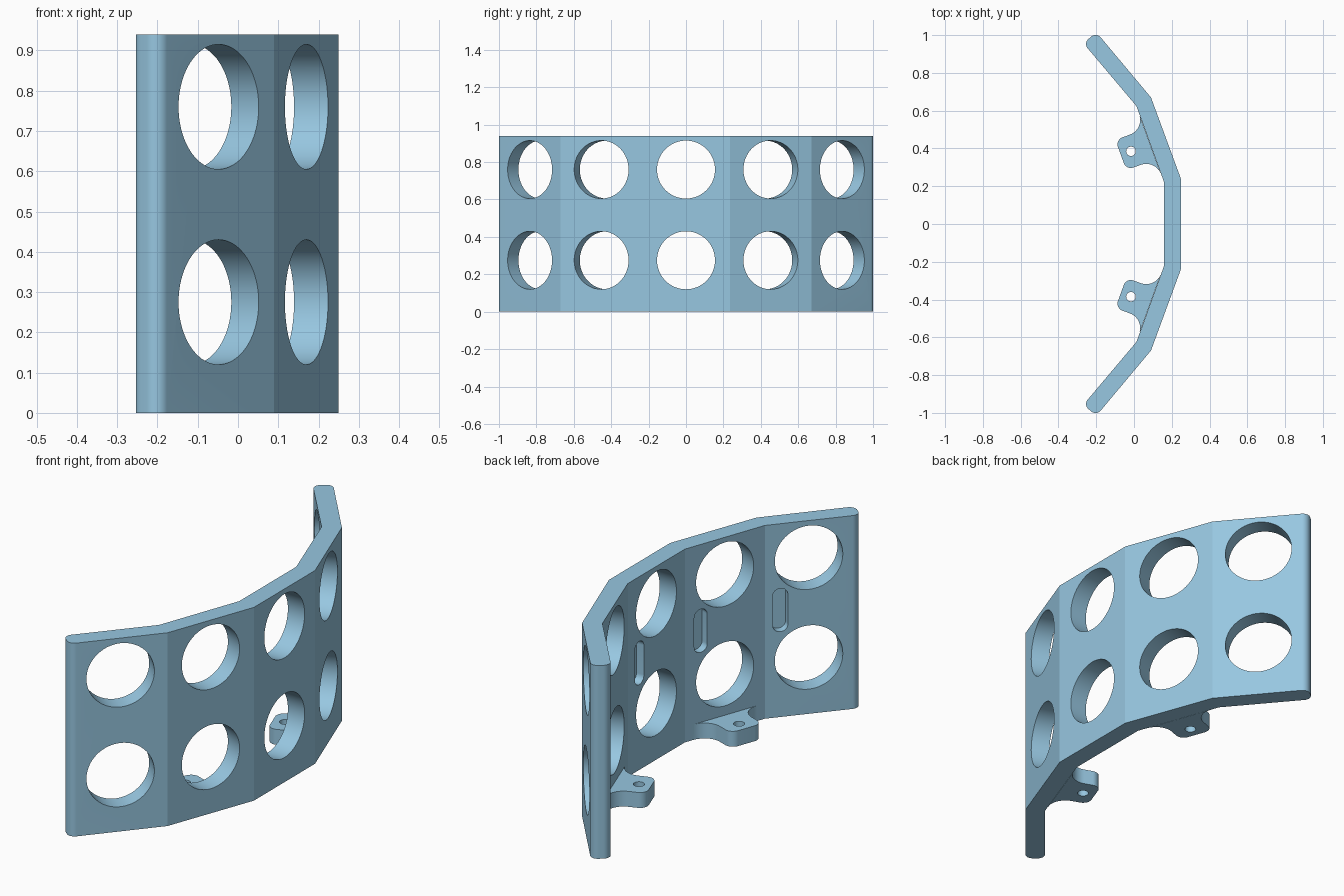
import bpy, bmesh
from math import radians, pi, sin, cos, tan
from mathutils import Matrix, Vector

cube = bpy.data.objects.get("Cube")
if cube:
    bpy.data.objects.remove(cube, do_unlink=True)

HEIGHT, THICK, BEND = 0.94, 0.09, radians(20)
HOLE_R, HOLE_Z, SLOT_Z = 0.155, (0.275, 0.76), 0.52

blue = bpy.data.materials.new("light_blue")
blue.use_nodes = True
blue.diffuse_color = (0.31, 0.57, 0.75, 1)
blue.node_tree.nodes["Principled BSDF"].inputs["Base Color"].default_value = blue.diffuse_color


def rounded(corners, steps=12):
    """Outline from (x, y, radius) corners, each filleted by its radius."""
    out = []
    for i, (x, y, r) in enumerate(corners):
        p = Vector((x, y))
        if r == 0:
            out.append(p)
            continue
        a = (Vector(corners[i - 1][:2]) - p).normalized()
        b = (Vector(corners[(i + 1) % len(corners)][:2]) - p).normalized()
        half = a.angle(b) / 2
        start, centre = p + a * r / tan(half), p + (a + b).normalized() * r / sin(half)
        arm = start - centre
        sweep = arm.angle_signed(p + b * r / tan(half) - centre)
        for s in range(steps + 1):
            t = -sweep * s / steps
            out.append(centre + Matrix.Rotation(t, 2) @ arm)
    return out


def circle(r, n=72):
    return [Vector((r * cos(2 * pi * i / n), r * sin(2 * pi * i / n))) for i in range(n)]


def prism(bm, outline, low, high, matrix=Matrix()):
    """Extrude an outline between two local z levels."""
    rings = [[bm.verts.new(matrix @ Vector((p.x, p.y, z))) for p in outline] for z in (low, high)]
    bm.faces.new(rings[0][::-1])
    bm.faces.new(rings[1])
    n = len(outline)
    for i in range(n):
        j = (i + 1) % n
        bm.faces.new((rings[0][i], rings[0][j], rings[1][j], rings[1][i]))


def make(name, bm):
    bmesh.ops.recalc_face_normals(bm, faces=bm.faces)
    mesh = bpy.data.meshes.new(name)
    bm.to_mesh(mesh)
    bm.free()
    mesh.materials.append(blue)
    ob = bpy.data.objects.new(name, mesh)
    bpy.context.collection.objects.link(ob)
    return ob


def cut_and_shade(ob, cutter):
    cutter.hide_render = True
    mod = ob.modifiers.new("cut", "BOOLEAN")
    mod.operation, mod.solver, mod.object = "DIFFERENCE", "EXACT", cutter
    bpy.context.view_layer.update()
    mesh = bpy.data.meshes.new_from_object(ob.evaluated_get(bpy.context.evaluated_depsgraph_get()))
    ob.modifiers.clear()
    ob.data = mesh
    bpy.data.objects.remove(cutter, do_unlink=True)
    bpy.ops.object.select_all(action="DESELECT")
    ob.select_set(True)
    bpy.context.view_layer.objects.active = ob
    bpy.ops.object.shade_smooth_by_angle(angle=radians(10))


def frame(origin, *axes):
    m = Matrix(axes).transposed().to_4x4()
    m.translation = origin
    return m


def panel_axes(k):
    """Along-panel, up and outward directions of panel k."""
    a = k * BEND
    return Vector((-sin(a), cos(a), 0)), Vector((0, 0, 1)), Vector((cos(a), sin(a), 0))


# Five-panel wall with rounded end edges
half = [(0.25, 0.235, 0), (0.09, 0.67, 0), (-0.199, 1.015, 0.035),
        (-0.268, 0.957, 0.035), (0.013, 0.624, 0), (0.16, 0.219, 0)]
bm = bmesh.new()
prism(bm, rounded(half + [(x, -y, r) for x, y, r in reversed(half)]), 0, HEIGHT)
wall = make("bent_wall", bm)

# Round windows and shallow inner slots on every panel
centres = {0: (0.25, 0), 1: (0.17, 0.4525), 2: (-0.048, 0.835)}
slot = rounded([(x, y, 0.034) for x, y in
                ((-0.035, -0.105), (0.035, -0.105), (0.035, 0.105), (-0.035, 0.105))])
cut = bmesh.new()
for k in range(-2, 3):
    x, y = centres[abs(k)]
    u, up, n = panel_axes(k)
    base = Vector((x, y if k >= 0 else -y, 0))
    for z in HOLE_Z:
        prism(cut, circle(HOLE_R), -0.2, 0.1, frame(base + up * z, u, up, n))
    prism(cut, slot, -THICK - 0.05, -THICK + 0.04,
          frame(base + u * 0.13 + up * SLOT_Z, u, up, n))
cut_and_shade(wall, make("wall_cutter", cut))

# Screw tabs flared onto the inner face at the bottom
side = [(0.175, 0, 0), (0.085, 0, 0.083), (0.085, 0.165, 0.04)]
tab_outline = rounded(side + [(-x, y, r) for x, y, r in reversed(side)])
for k, name in ((-1, "front_mount_tab"), (1, "back_mount_tab")):
    u, up, n = panel_axes(k)
    place = frame(Vector((0.17, 0.4525 * k, 0)) - n * THICK, u * k, -n, up)
    bm, cut = bmesh.new(), bmesh.new()
    prism(bm, tab_outline, 0, 0.075, place)
    hole = place @ Matrix.Translation((0, 0.108, 0))
    prism(cut, circle(0.025), -0.1, 0.2, hole)
    cut_and_shade(make(name, bm), make("tab_cutter", cut))
